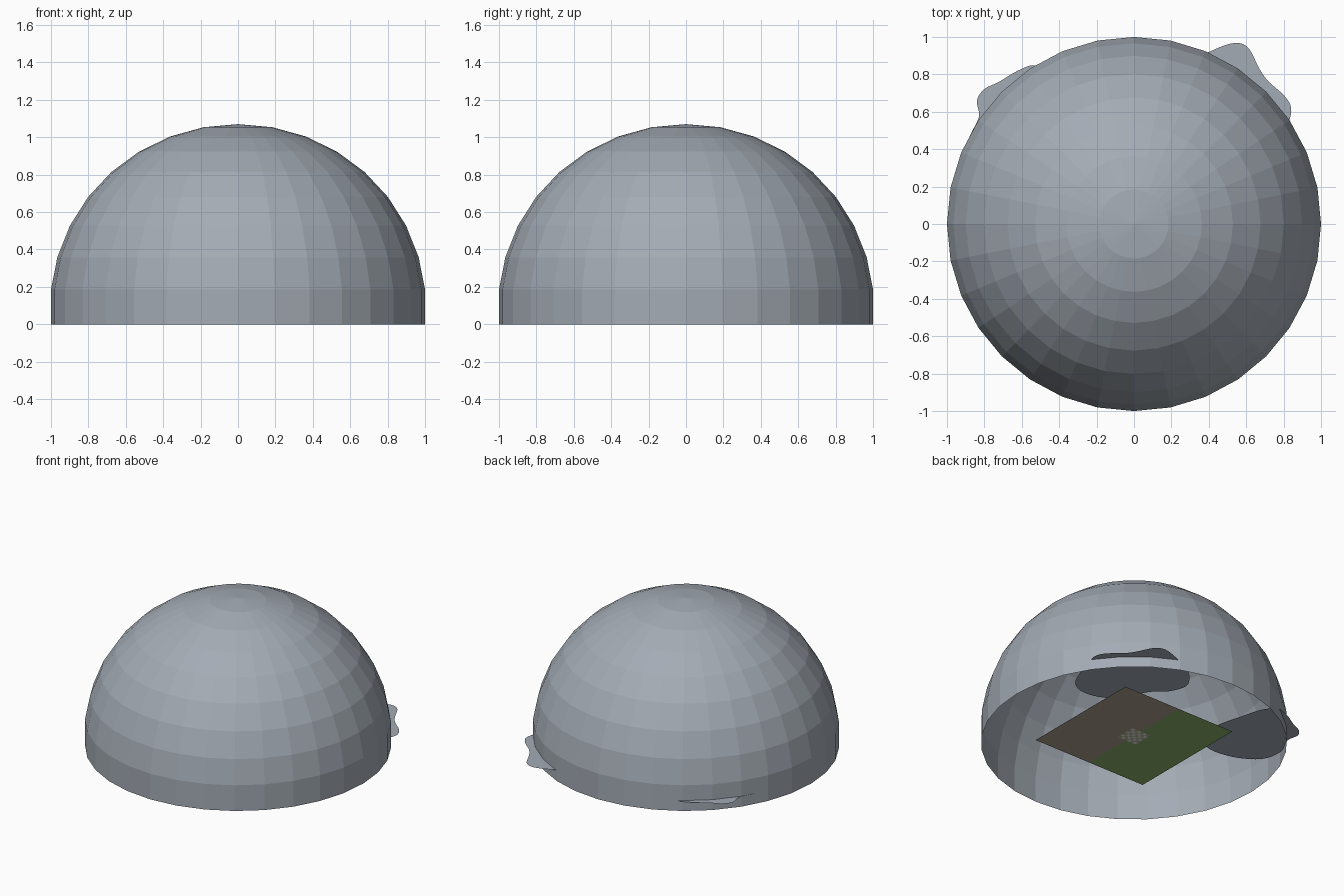
import bpy, bmesh, math

if "Cube" in bpy.data.objects:
    bpy.data.objects.remove(bpy.data.objects["Cube"])

def material(name, rgb):
    m = bpy.data.materials.new(name)
    m.diffuse_color = (*rgb, 1)
    m.use_nodes = True
    m.node_tree.nodes["Principled BSDF"].inputs["Base Color"].default_value = m.diffuse_color
    return m

GREY = material("blue_grey", (0.37, 0.41, 0.46))
BROWN = material("soil_brown", (0.42, 0.35, 0.27))
GREEN = material("grass_green", (0.27, 0.45, 0.145))
WHITE = material("pale_tile", (0.80, 0.82, 0.85))
OLIVE = material("olive_tile", (0.45, 0.50, 0.25))

def finish(name, bm, *mats):
    me = bpy.data.meshes.new(name)
    bm.to_mesh(me)
    bm.free()
    for m in mats:
        me.materials.append(m)
    ob = bpy.data.objects.new(name, me)
    bpy.context.collection.objects.link(ob)
    return ob

# Sky dome: upper part of a 32 x 17 sphere, open at the bottom
SEG, RINGS = 32, 17
step = math.pi / RINGS
R = 1 / math.cos(step / 2)
bm = bmesh.new()
rings = []
for i in range(8):
    a = step * (i + 0.5)
    r = R * math.cos(a)
    z = 0.09 + 0.98 * math.sin(a) if i else 0.185
    rings.append([(r, z)])
rings.insert(0, [(1.0, 0.0)])
loops = [[bm.verts.new((r * math.cos(k * math.tau / SEG), r * math.sin(k * math.tau / SEG), z))
          for k in range(SEG)] for ((r, z),) in rings]
for lo, hi in zip(loops, loops[1:]):
    for k in range(SEG):
        j = (k + 1) % SEG
        bm.faces.new((lo[k], lo[j], hi[j], hi[k]))
top = bm.verts.new((0, 0, 1.07))
for k in range(SEG):
    bm.faces.new((loops[-1][k], loops[-1][(k + 1) % SEG], top))
finish("sky_dome", bm, GREY)

# Wavy flat patches poking through the dome wall, outlined in a turned frame
TURN = math.radians(50.5)

def flat_patch(name, outline, z):
    c, s = math.cos(TURN), math.sin(TURN)
    pts = [(u * c - v * s, u * s + v * c) for u, v in outline]
    n, sub = len(pts), 4
    bm = bmesh.new()
    verts = []
    for i in range(n):          # closed smooth spline through the outline
        p0, p1, p2, p3 = (pts[(i + d) % n] for d in (-1, 0, 1, 2))
        for k in range(sub):
            t = k / sub
            xy = [0.5 * (2 * b + (e - a) * t + (2 * a - 5 * b + 4 * e - f) * t * t
                         + (3 * b - a - 3 * e + f) * t ** 3)
                  for a, b, e, f in zip(p0, p1, p2, p3)]
            verts.append(bm.verts.new((*xy, z)))
    face = bm.faces.new(verts)
    face.normal_update()
    if face.normal.z < 0:
        face.normal_flip()
    bmesh.ops.triangulate(bm, faces=[face])
    finish(name, bm, GREY)

flat_patch("right_patch", [
    (.646, -.39), (.53, -.335), (.46, -.19), (.49, -.03), (.54, .1), (.55, .23),
    (.61, .33), (.69, .355), (.79, .35), (.9, .31), (.965, .276), (1.059, .225),
    (1.108, .174), (1.112, .113), (1.067, .011), (1.045, -.072), (1.041, -.179),
    (1.013, -.254), (.93, -.30), (.78, -.36)], 0.075)
flat_patch("left_patch", [
    (-.08, .45), (-.21, .5), (-.31, .66), (-.33, .84), (-.235, .96), (-.088, 1.003),
    (-.025, 1.068), (.047, 1.076), (.129, 1.04), (.239, 1.0), (.32, .945),
    (.317, .84), (.225, .70), (.13, .57), (.02, .46)], 0.075)

def tiled_plane(name, n, half, z, mats, rule):
    bm = bmesh.new()
    bmesh.ops.create_grid(bm, x_segments=n, y_segments=n, size=half)
    for v in bm.verts:
        v.co.z = z
    for f in bm.faces:
        f.material_index = rule(f.calc_center_median())
    finish(name, bm, *mats)

# Square ground, half soil and half grass
tiled_plane("ground", 2, 0.456, 0.055, (BROWN, GREEN), lambda c: int(c.x < 0))

# Small speckled floor in the middle of the ground
CELL = 0.15 / 6
tiled_plane("centre_floor", 6, 0.075, 0.051, (WHITE, OLIVE),
            lambda c: (math.floor(c.x / CELL) + math.floor(c.y / CELL)) % 2)
